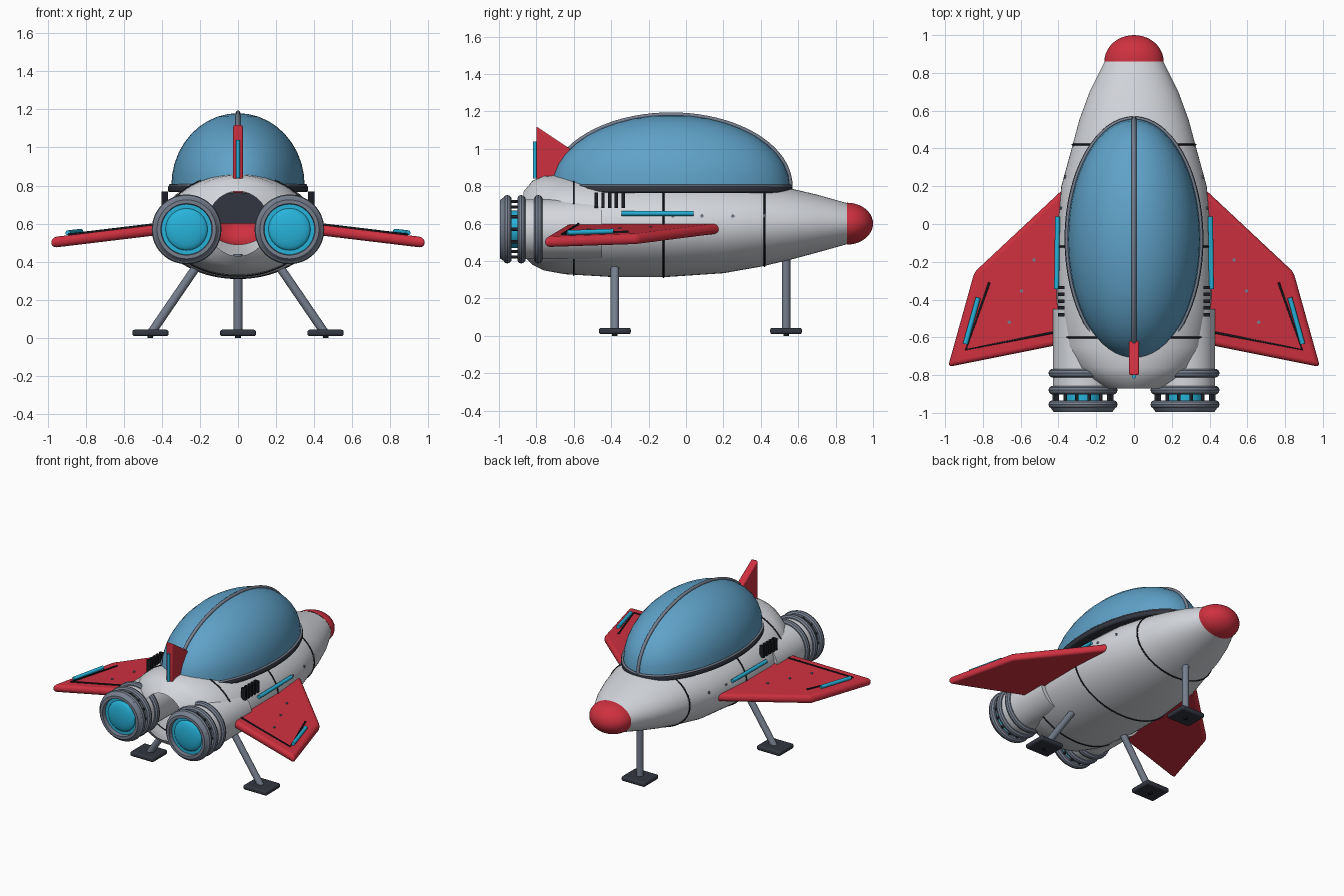
import bpy, bmesh, math
from mathutils import Vector, Matrix

cube = bpy.data.objects.get("Cube")
if cube:
    bpy.data.objects.remove(cube, do_unlink=True)


def material(name, *rgb):
    m = bpy.data.materials.new(name)
    m.use_nodes = True
    m.diffuse_color = (*rgb, 1)
    m.node_tree.nodes["Principled BSDF"].inputs["Base Color"].default_value = (*rgb, 1)
    return m


WHITE = material("hull_white", .66, .68, .72)
RED = material("wing_red", .62, .03, .05)
GLASS = material("canopy_blue", .115, .36, .58)
CYAN = material("glow_cyan", .02, .45, .70)
GREY = material("metal_grey", .18, .21, .27)
DARK = material("dark_slate", .032, .037, .05)
BLACK = material("seam_black", .010, .012, .016)


def finish(name, bm, mat, angle=35):
    bmesh.ops.recalc_face_normals(bm, faces=bm.faces)
    me = bpy.data.meshes.new(name)
    bm.to_mesh(me)
    bm.free()
    me.materials.append(mat)
    me.shade_smooth()
    me.set_sharp_from_angle(angle=math.radians(angle))
    ob = bpy.data.objects.new(name, me)
    bpy.context.collection.objects.link(ob)
    return ob


def bevel(ob, width, segments=3):
    b = ob.modifiers.new("bevel", 'BEVEL')
    b.width, b.segments = width, segments
    b.limit_method = 'ANGLE'


def loft(name, rings, mat, closed=False, angle=35):
    """Skin a list of equally long point rings."""
    bm = bmesh.new()
    loops = [[bm.verts.new(p) for p in r] for r in rings]
    n = len(loops[0])
    pairs = list(zip(loops, loops[1:]))
    if closed:
        pairs.append((loops[-1], loops[0]))
    for a, b in pairs:
        for i in range(n):
            j = (i + 1) % n
            bm.faces.new((a[i], a[j], b[j], b[i]))
    bmesh.ops.remove_doubles(bm, verts=bm.verts, dist=1e-5)
    return finish(name, bm, mat, angle)


def ellipse(x, y, z, rx, rz, n=48):
    """Ring standing across the y axis."""
    return [(x + rx * math.cos(t), y, z + rz * math.sin(t))
            for t in (2 * math.pi * i / n for i in range(n))]


def lathe(name, profile, x, z, mat, closed=False):
    return loft(name, [ellipse(x, y, z, r, r) for r, y in profile], mat, closed)


def ring(name, x, y, z, major, minor, mat):
    steps = [math.pi * k / 5 for k in range(10)]
    return lathe(name, [(major + minor * math.cos(t), y + minor * math.sin(t)) for t in steps],
                 x, z, mat, True)


def rod(name, a, b, r, mat, n=16):
    a, b = Vector(a), Vector(b)
    bm = bmesh.new()
    rot = (b - a).to_track_quat('Z', 'Y').to_matrix().to_4x4()
    bmesh.ops.create_cone(bm, cap_ends=True, segments=n, radius1=r, radius2=r,
                          depth=(b - a).length, matrix=Matrix.Translation((a + b) / 2) @ rot)
    return finish(name, bm, mat)


def box(name, centre, size, mat):
    bm = bmesh.new()
    bmesh.ops.create_cube(bm, size=1, matrix=Matrix.Translation(centre) @ Matrix.Diagonal((*size, 1)))
    return finish(name, bm, mat)


def tube(name, pts, r, mat, cyclic=False):
    cu = bpy.data.curves.new(name, 'CURVE')
    cu.dimensions = '3D'
    cu.bevel_depth, cu.bevel_resolution = r, 2
    cu.use_fill_caps = True
    sp = cu.splines.new('POLY')
    sp.points.add(len(pts) - 1)
    for p, q in zip(sp.points, pts):
        p.co = (*q, 1)
    sp.use_cyclic_u = cyclic
    cu.materials.append(mat)
    ob = bpy.data.objects.new(name, cu)
    bpy.context.collection.objects.link(ob)


def slab(name, outline, offset, mat):
    """Extrude a flat outline by an offset vector."""
    bm = bmesh.new()
    f = bm.faces.new([bm.verts.new(p) for p in outline])
    ext = bmesh.ops.extrude_face_region(bm, geom=[f])
    bmesh.ops.translate(bm, vec=offset, verts=[v for v in ext["geom"] if isinstance(v, bmesh.types.BMVert)])
    return finish(name, bm, mat)


# Hull: y, half width, bottom, top; open at the tail
STATIONS = [(-.87, .16, .43, .77), (-.82, .25, .38, .83), (-.76, .32, .35, .855),
            (-.65, .38, .33, .86), (-.4, .41, .315, .86), (-.1, .41, .315, .85),
            (.2, .385, .335, .84), (.4, .33, .37, .82), (.55, .29, .405, .79),
            (.7, .235, .445, .755), (.86, .155, .49, .71)]


def section(y, grow=0):
    for a, b in zip(STATIONS, STATIONS[1:]):
        if a[0] <= y <= b[0]:
            t = (y - a[0]) / (b[0] - a[0])
            w, lo, hi = (p + (q - p) * t for p, q in zip(a[1:], b[1:]))
            return (lo + hi) / 2, w + grow, (hi - lo) / 2 + grow


def hull_x(y, z):
    c, w, h = section(y)
    return w * math.sqrt(max(0, 1 - ((z - c) / h) ** 2))


def hull_ring(y, grow=0):
    c, w, h = section(y, grow)
    return ellipse(0, y, c, w, h, 64)


loft("hull", [hull_ring(s[0]) for s in STATIONS], WHITE, angle=60)
arc = [math.pi / 2 * k / 10 for k in range(11)]
loft("nose_cap", [ellipse(0, .86 + .14 * math.sin(t), .6, .157 * math.cos(t), .112 * math.cos(t))
                  for t in arc], RED)
for i, y in enumerate((-.6, -.12, .42)):
    tube(f"panel_seam_{i}", hull_ring(y, .001), .005, BLACK, True)
box("cockpit_tub", (0, -.1, .68), (.4, .9, .16), DARK)

# Canopy, its sill and centre rib
CY, CZ = -.08, .8


def flat_oval(z, rx, ry, n=64):
    return [(rx * math.cos(2 * math.pi * i / n), CY + ry * math.sin(2 * math.pi * i / n), z)
            for i in range(n)]


loft("canopy", [flat_oval(CZ + .38 * math.sin(t), .35 * math.cos(t), .635 * math.cos(t)) for t in arc], GLASS)
sill = slab("canopy_sill", flat_oval(.765, .368, .65), (0, 0, .035), DARK)
bevel(sill, .01, 2)
tube("sill_trim", flat_oval(.8, .356, .641), .008, GREY, True)
tube("canopy_rib", [(0, CY + .638 * math.cos(t), CZ + .383 * math.sin(t))
                    for t in (math.pi * k / 40 for k in range(41))], .012, GREY)

# Tail fin
fin = slab("tail_fin", [(-.026, -.8, 1.12), (-.026, -.62, 1.0), (-.026, -.56, .76), (-.026, -.8, .76)],
           (.052, 0, 0), RED)
bevel(fin, .008, 2)
rod("fin_light", (0, -.808, .84), (0, -.808, 1.04), .01, CYAN)


def wing_z(x):
    return .57 - .12 * (x - .4)


for s, side in ((1, "left"), (-1, "right")):
    # Wing with panel line, light and rivets
    def on_wing(x, y, lift=0):
        return (s * x, y, wing_z(x) + lift)

    plan = [(.3, .255), (.845, -.255), (.985, -.757), (.3, -.62)]
    wing = slab(f"{side}_wing", [on_wing(x, y, -.028) for x, y in plan], (0, 0, .056), RED)
    bevel(wing, .024, 4)
    tube(f"{side}_wing_line", [on_wing(x, y, .031) for x, y in ((.766, -.31), (.89, -.665), (.43, -.575))],
         .006, BLACK)
    rod(f"{side}_wing_light", on_wing(.825, -.39, .041), on_wing(.893, -.635, .041), .013, CYAN)
    for i in range(3):
        x, y = .53 + .065 * i, -.19 - .165 * i
        rod(f"{side}_wing_rivet_{i}", on_wing(x, y, .02), on_wing(x, y, .034), .009, GREY, 10)

    # Hull side light, rivets and vent slats
    rod(f"{side}_hull_light", (s * .41, -.345, .655), (s * .405, .04, .655), .013, CYAN)
    for i, y in enumerate((-.07, .085, .25, .42)):
        x = hull_x(y, .64)
        rod(f"{side}_hull_rivet_{i}", (s * (x - .01), y, .64), (s * (x + .006), y, .64), .009, GREY, 10)
    for i in range(5):
        box(f"{side}_vent_{i}", (s * .385, -.48 + .036 * i, .725), (.035, .018, .085), BLACK)

    # Engine: nacelle, collars, cage bars, nozzle and glow
    x, z = s * .27, .57
    lathe(f"{side}_nacelle", [(0, -.45), (.16, -.45), (.16, -.89), (0, -.89)], x, z, WHITE)
    for i, y in enumerate((-.79, -.88, -.955)):
        ring(f"{side}_engine_collar_{i}", x, y, z, .16, .023, GREY)
    lathe(f"{side}_nozzle", [(.17, -.945), (.17, -.975), (.155, -.995), (.135, -.995), (.13, -.945)],
          x, z, GREY, True)
    for i in range(14):
        t = 2 * math.pi * i / 14
        px, pz = x + .152 * math.cos(t), z + .152 * math.sin(t)
        rod(f"{side}_cage_bar_{i}", (px, -.88, pz), (px, -.955, pz), .009, DARK, 8)
    lathe(f"{side}_engine_core", [(.1, -.88), (.1, -.95), (.133, -.95), (.133, -.965), (.11, -.965)],
          x, z, CYAN)
    lathe(f"{side}_engine_glow", [(.11 * math.cos(t), -.963 - .03 * math.sin(t)) for t in arc], x, z, CYAN)

# Landing legs with square feet
for name, top, foot in (("left", (.2, -.38, .4), (.46, -.38)), ("right", (-.2, -.38, .4), (-.46, -.38)),
                        ("nose", (0, .535, .44), (0, .535))):
    rod(f"{name}_leg", top, (*foot, .02), .023, GREY)
    pad = box(f"{name}_foot", (*foot, .026), (.19, .17, .034), DARK)
    bevel(pad, .012)
    rod(f"{name}_foot_pin", (*foot, 0), (*foot, .02), .015, BLACK, 12)
